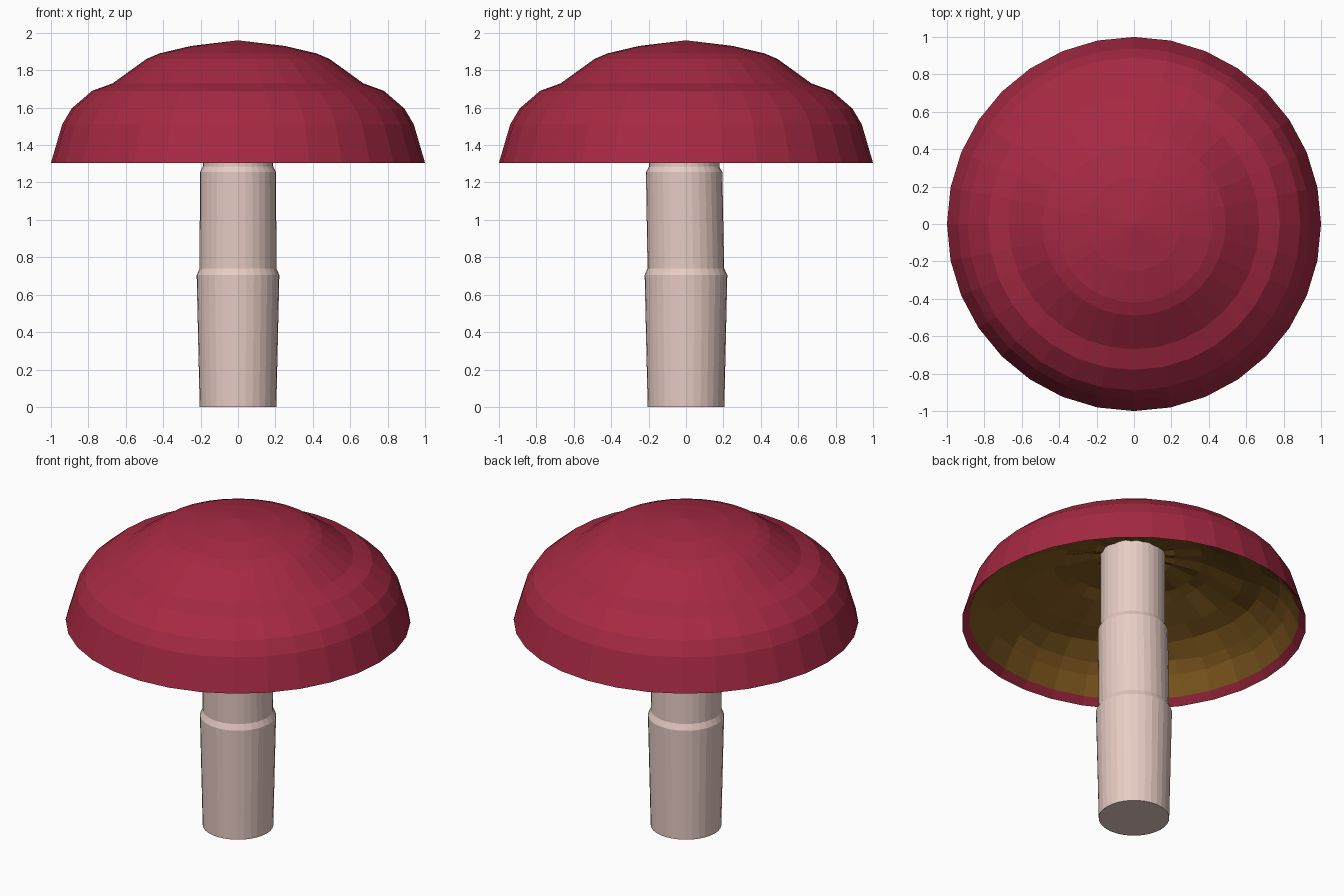
import bpy, bmesh, math, random

if "Cube" in bpy.data.objects:
    bpy.data.objects.remove(bpy.data.objects["Cube"])

random.seed(4)

def material(name, rgb):
    m = bpy.data.materials.new(name)
    m.diffuse_color = (*rgb, 1.0)
    m.use_nodes = True
    m.node_tree.nodes["Principled BSDF"].inputs["Base Color"].default_value = m.diffuse_color
    return m

red = material("cap red", (0.38, 0.022, 0.055))
olive = material("underside olive", (0.205, 0.095, 0.013))
cream = material("stem pink cream", (0.80, 0.60, 0.55))

def lathe(name, profile, sides, mats, mat_rule=lambda i: 0, shift=lambda z: 0.0, jitter=lambda i: 0.0):
    """Revolve (radius, z) points; radius 0 makes a pole."""
    bm = bmesh.new()
    rings = []
    for i, (r, z) in enumerate(profile):
        if r == 0:
            rings.append([bm.verts.new((0, shift(z), z))] * sides)
            continue
        ring = []
        for k in range(sides):
            a = 2 * math.pi * k / sides
            dz = random.uniform(-1, 1) * jitter(i)
            ring.append(bm.verts.new((r * math.cos(a), r * math.sin(a) + shift(z), z + dz)))
        rings.append(ring)
    for i in range(len(rings) - 1):
        a, b = rings[i], rings[i + 1]
        for k in range(sides):
            n = (k + 1) % sides
            loop = list(dict.fromkeys((a[k], a[n], b[n], b[k])))
            bm.faces.new(loop).material_index = mat_rule(i)
    bmesh.ops.recalc_face_normals(bm, faces=bm.faces)
    me = bpy.data.meshes.new(name)
    bm.to_mesh(me)
    bm.free()
    for m in mats:
        me.materials.append(m)
    ob = bpy.data.objects.new(name, me)
    bpy.context.collection.objects.link(ob)
    return ob

# Cap: outer dome, bevelled red lip, then hollow underside echoing the dome
outer = [(0, 1.96), (0.25, 1.93), (0.42, 1.89), (0.49, 1.86), (0.67, 1.73),
         (0.78, 1.69), (0.89, 1.595), (0.94, 1.51), (1.0, 1.305)]
inner = [(0.96, 1.345), (0.90, 1.46), (0.85, 1.52), (0.75, 1.59), (0.64, 1.625),
         (0.47, 1.70), (0.40, 1.725), (0.24, 1.75), (0, 1.77)]
rim = len(outer)
lathe("cap", outer + inner, 32, [red, olive],
      mat_rule=lambda i: 1 if i >= rim else 0,
      jitter=lambda i: 0.012 if i > rim else 0.0)

# Stem: stepped sleeves, leaning slightly forward at the top
stem = [(0, 0), (0.205, 0), (0.221, 0.705), (0.205, 0.74), (0.204, 1.255),
        (0.188, 1.285), (0.188, 1.76), (0, 1.76)]
lathe("stem", stem, 32, [cream],
      shift=lambda z: -0.01 * min(1.0, max(0.0, (z - 0.7) / 0.5)))
